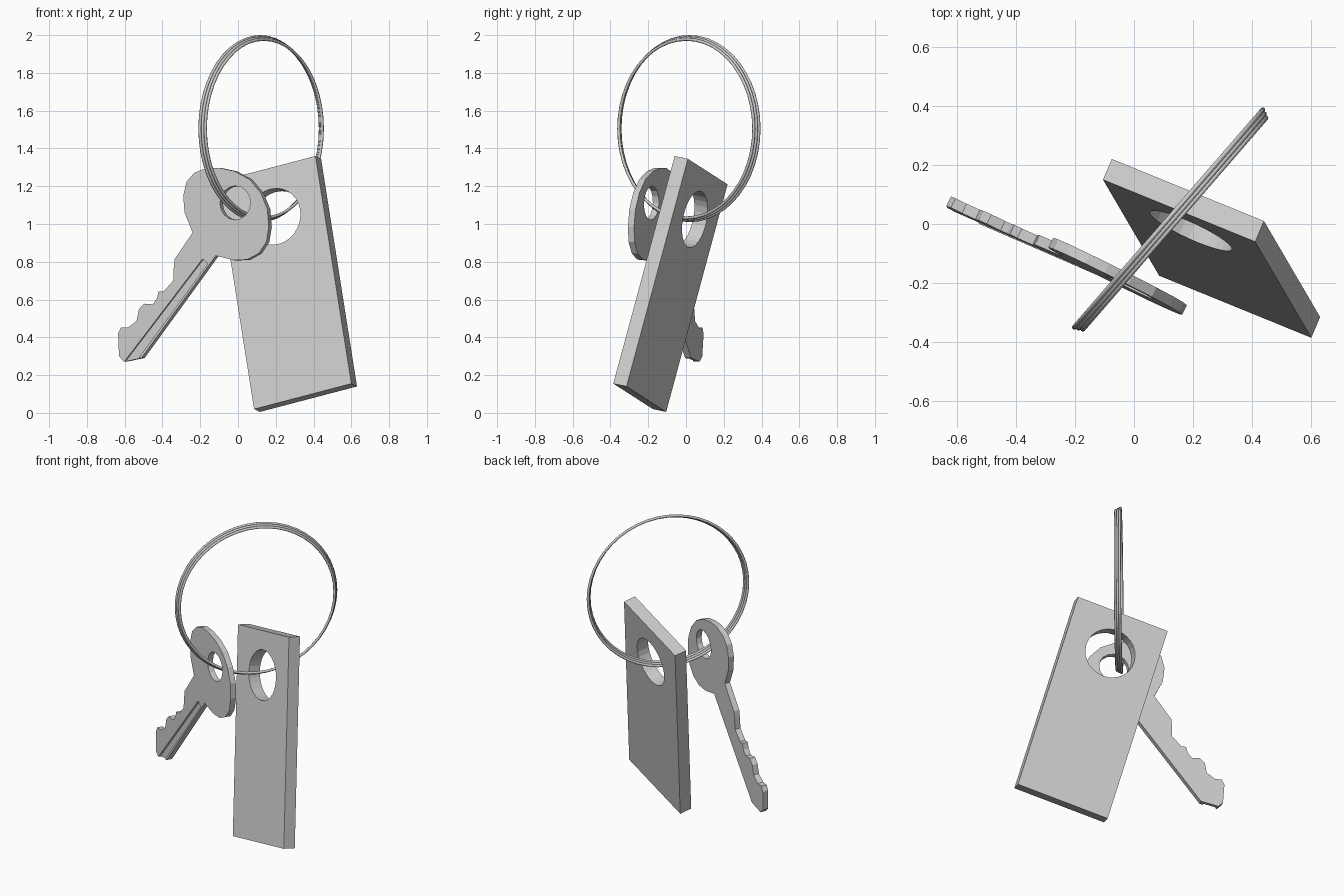
import bpy, bmesh, math
from mathutils import Vector as V

if "Cube" in bpy.data.objects:
    bpy.data.objects.remove(bpy.data.objects["Cube"])


def prism(name, pts, vec):
    """Extrude a planar outline along vec."""
    bm = bmesh.new()
    face = bm.faces.new([bm.verts.new(p) for p in pts])
    new = bmesh.ops.extrude_face_region(bm, geom=[face], use_keep_orig=True)["geom"]
    bmesh.ops.translate(bm, vec=vec, verts=[g for g in new if isinstance(g, bmesh.types.BMVert)])
    bmesh.ops.recalc_face_normals(bm, faces=bm.faces)
    me = bpy.data.meshes.new(name)
    bm.to_mesh(me)
    bm.free()
    ob = bpy.data.objects.new(name, me)
    bpy.context.collection.objects.link(ob)
    return ob


def cut(ob, cutter):
    mod = ob.modifiers.new("cut", "BOOLEAN")
    mod.operation, mod.solver, mod.object = "DIFFERENCE", "EXACT", cutter
    bpy.context.view_layer.objects.active = ob
    bpy.ops.object.modifier_apply(modifier=mod.name)
    bpy.data.objects.remove(cutter)


def circle(center, a, b, r, n):
    return [center + r * (a * math.cos(2 * math.pi * i / n) + b * math.sin(2 * math.pi * i / n))
            for i in range(n)]


# Split ring: three touching coils, each slightly smaller than the last
axis = V((0.756, -0.655, 0))
coils = []
for k in (-1, 0, 1):
    bpy.ops.mesh.primitive_torus_add(
        location=V((0.127, 0.01, 1.505)) + axis * 0.013 * k,
        rotation=axis.to_track_quat('Z', 'Y').to_euler(),
        major_radius=0.480 - 0.007 * k, minor_radius=0.0082,
        major_segments=48, minor_segments=8)
    coils.append(bpy.context.object)
for c in coils:
    c.select_set(True)
bpy.ops.object.join()
bpy.context.object.name = "split_ring"
bpy.ops.object.shade_smooth_by_angle(angle=math.radians(50))

# Tag: tilted slab with a round hole
corner = V((0.41, -0.06, 1.36))
wide, long, thick = V((-0.515, 0.21, -0.135)), V((0.19, -0.325, -1.205)), V((0.03, 0.07, -0.015))
tag = prism("tag", [corner, corner + wide, corner + wide + long, corner + long], thick)
hole = circle(corner + wide * 0.5 + long * 0.21 - thick, wide.normalized(), long.normalized(), 0.152, 28)
cut(tag, prism("tag_cutter", hole, thick * 3))

# Key: outline given as front-view x, z on a tilted plane
normal = V((0.49, 1, -0.04)).normalized()
depth = 0.036


def on_key(x, z):
    return V((x, -0.267 - 0.49 * x + 0.04 * z, z))


outline = [
    # bow
    (-0.24, 0.955), (-0.283, 1.06), (-0.29, 1.15), (-0.272, 1.225), (-0.23, 1.272), (-0.165, 1.297),
    (-0.10, 1.297), (-0.02, 1.28), (0.06, 1.237), (0.12, 1.165), (0.155, 1.08), (0.163, 0.985),
    (0.15, 0.905), (0.11, 0.845), (0.05, 0.812), (-0.02, 0.808), (-0.118, 0.832),
    # blade
    (-0.51, 0.292), (-0.605, 0.272), (-0.63, 0.30), (-0.635, 0.42), (-0.62, 0.452), (-0.582, 0.452),
    (-0.537, 0.487), (-0.525, 0.548), (-0.498, 0.578), (-0.452, 0.574), (-0.43, 0.605),
    (-0.42, 0.642), (-0.395, 0.642), (-0.343, 0.70), (-0.34, 0.77), (-0.335, 0.815)]
key = prism("key", [on_key(*p) for p in outline], normal * depth)
a = V((1, -0.49, 0)).normalized()
hole = circle(on_key(-0.015, 1.112) - normal * 0.05, a, normal.cross(a), 0.09, 16)
cut(key, prism("key_cutter", hole, normal * 0.15))
# Groove along the blade front
groove = [(-0.188, 0.815), (-0.16, 0.79), (-0.60, 0.19), (-0.64, 0.222)]
cut(key, prism("groove_cutter", [on_key(*p) - normal * 0.02 for p in groove], normal * 0.034))
